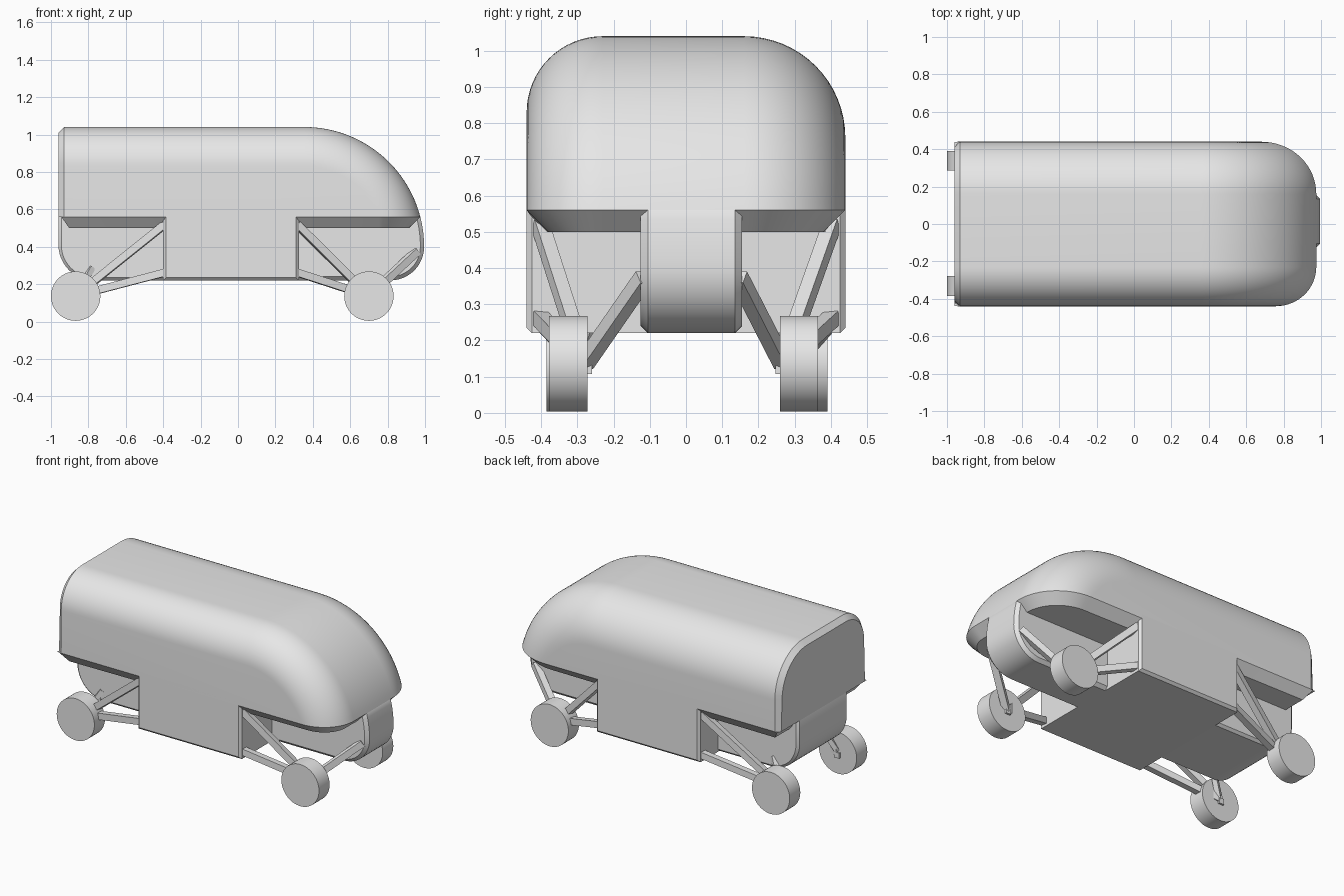
import bpy, bmesh
from math import sin, cos, asin, sqrt, pi
from mathutils import Vector

cube = bpy.data.objects.get("Cube")
if cube:
    bpy.data.objects.remove(cube, do_unlink=True)

grey = bpy.data.materials.new("light_grey")
grey.use_nodes = True
colour = (0.8, 0.8, 0.8, 1)
grey.diffuse_color = colour
grey.node_tree.nodes["Principled BSDF"].inputs["Base Color"].default_value = colour

HALF, TOP, SPLIT, FLOOR = 0.44, 1.04, 0.56, 0.22
NOSE_X, NOSE_Z, NOSE_R = 0.355, 0.40, 0.64


def finish(name, bm, angle=30):
    """Turn a bmesh into a shaded, coloured object."""
    bmesh.ops.recalc_face_normals(bm, faces=bm.faces[:])
    mesh = bpy.data.meshes.new(name)
    bm.to_mesh(mesh)
    bm.free()
    mesh.materials.append(grey)
    obj = bpy.data.objects.new(name, mesh)
    bpy.context.collection.objects.link(obj)
    bpy.ops.object.select_all(action="DESELECT")
    obj.select_set(True)
    bpy.context.view_layer.objects.active = obj
    bpy.ops.object.shade_smooth_by_angle(angle=angle * pi / 180)
    return obj


def arc(cx, cz, r, a0, a1, n):
    return [(cx + r * cos(a0 + (a1 - a0) * i / n),
             cz + r * sin(a0 + (a1 - a0) * i / n)) for i in range(n + 1)]


# Cross stations: (y, inset of the side profile) round the two shoulder fillets
STEPS = 16
stations = []
for side, r in ((-1, 0.21), (1, 0.28)):
    fillet = [(side * (HALF - r * (1 - cos(i / STEPS * pi / 2))),
               r * (1 - sin(i / STEPS * pi / 2))) for i in range(STEPS + 1)]
    stations += fillet if side < 0 else fillet[::-1]


def upper_body():
    """Shell above the wheel wells, lofted across the width."""
    bm = bmesh.new()
    rings = []
    for y, inset in stations:
        r = NOSE_R - inset
        pts = arc(NOSE_X, NOSE_Z, r, asin((SPLIT - NOSE_Z) / r), pi / 2, 28)
        pts += [(-0.93, TOP - inset), (-0.93, SPLIT)]
        rings.append([bm.verts.new((x, y, z)) for x, z in pts])
    n = len(rings[0])
    rear = []
    for a, b in zip(rings, rings[1:]):
        for i in range(n):
            j = (i + 1) % n
            face = bm.faces.new((a[i], a[j], b[j], b[i]))
            if i == n - 2:
                rear.append(face)
    bm.faces.new(rings[0])
    bm.faces.new(rings[-1])
    bmesh.ops.recalc_face_normals(bm, faces=bm.faces[:])
    # Chamfered rear end
    region = bmesh.ops.dissolve_faces(bm, faces=rear)["region"]
    bmesh.ops.inset_individual(bm, faces=region, thickness=0.03, depth=0.03)
    for v in bm.verts:
        if v.co.x < -0.95 and v.co.z < SPLIT + 0.04:
            v.co.z = SPLIT
    finish("upper_body", bm)


def well_lip():
    """Slanted rim and ceiling of the wheel wells."""
    bm = bmesh.new()
    drop = SPLIT - NOSE_Z
    plan = [(NOSE_X + sqrt((NOSE_R - o) ** 2 - drop ** 2), y) for y, o in stations]
    plan += [(-0.945, HALF), (-0.945, -HALF)]
    face = bm.faces.new([bm.verts.new((x, y, SPLIT)) for x, y in reversed(plan)])
    face.normal_update()
    bmesh.ops.inset_individual(bm, faces=[face], thickness=0.06, depth=0.06)
    finish("well_lip", bm)


def slab(name, profile, y0, y1, chamfer):
    """Side profile extruded across y, with chamfered side outlines."""
    bm = bmesh.new()
    face = bm.faces.new([bm.verts.new((x, y0, z)) for x, z in profile])
    new = bmesh.ops.extrude_face_region(bm, geom=[face])["geom"]
    bmesh.ops.translate(bm, vec=(0, y1 - y0, 0),
                        verts=[g for g in new if isinstance(g, bmesh.types.BMVert)])
    bmesh.ops.recalc_face_normals(bm, faces=bm.faces[:])
    edges = [e for e in bm.edges if abs(e.verts[0].co.y - e.verts[1].co.y) < 1e-5]
    bmesh.ops.bevel(bm, geom=edges, offset=chamfer, segments=1, affect="EDGES")
    finish(name, bm)


def strut(name, start, end, size=0.04):
    start, end = Vector(start), Vector(end)
    bm = bmesh.new()
    bmesh.ops.create_cube(bm, size=1)
    bmesh.ops.scale(bm, vec=(size, size, (end - start).length), verts=bm.verts[:])
    obj = finish(name, bm)
    obj.location = (start + end) / 2
    obj.rotation_mode = "QUATERNION"
    obj.rotation_quaternion = (end - start).to_track_quat("Z", "Y")


def wheel(name, x, y):
    bm = bmesh.new()
    bmesh.ops.create_cone(bm, cap_ends=True, segments=64, radius1=0.132,
                          radius2=0.132, depth=0.106)
    obj = finish(name, bm)
    obj.location = (x, y, 0.136)
    obj.rotation_euler.x = pi / 2


upper_body()
well_lip()

# Middle block between the wells
slab("middle_block", [(-0.40, FLOOR), (0.325, FLOOR), (0.325, 0.60), (-0.40, 0.60)],
     -HALF, HALF, 0.015)

# Keel under the nose
nose = [(0.28, 0.60), (0.94, 0.60)]
nose += arc(NOSE_X, NOSE_Z, NOSE_R, asin(0.25), 0, 6)
nose += arc(0.815, 0.40, 0.18, 0, -pi / 2, 12)[1:] + [(0.28, FLOOR)]
slab("nose_keel", nose, -0.125, 0.155, 0.02)

# Keel under the tail
tail = [(-0.35, 0.60), (-0.94, 0.60), (-0.96, SPLIT)]
tail += arc(-0.77, 0.41, 0.19, pi, 1.5 * pi, 12) + [(-0.35, FLOOR)]
slab("tail_keel", tail, -0.25, 0.25, 0.015)

# Wheels with their struts
for side, label, front_y, rear_y in ((-1, "right", -0.325, -0.332), (1, "left", 0.312, 0.338)):
    for end, x, y, wall in (("front", 0.70, front_y, 0.315), ("rear", -0.868, rear_y, -0.39)):
        tag = f"{end}_{label}"
        wheel(tag + "_wheel", x, y)
        hub = (x, y - side * 0.045, 0.137)
        strut(tag + "_upper_strut", (wall, side * 0.403, 0.52), hub)
        strut(tag + "_lower_strut", (wall, side * 0.403, 0.262), hub)
        if end == "front":
            strut(tag + "_nose_strut", (0.955, 0.015 + side * 0.13, 0.375), hub)
        else:
            strut(tag + "_tail_strut", (-0.78, side * 0.24, 0.29), hub, 0.03)
        strut(tag + "_hub", (x, y, 0.125), (x, y - side * 0.065, 0.125), 0.035)
